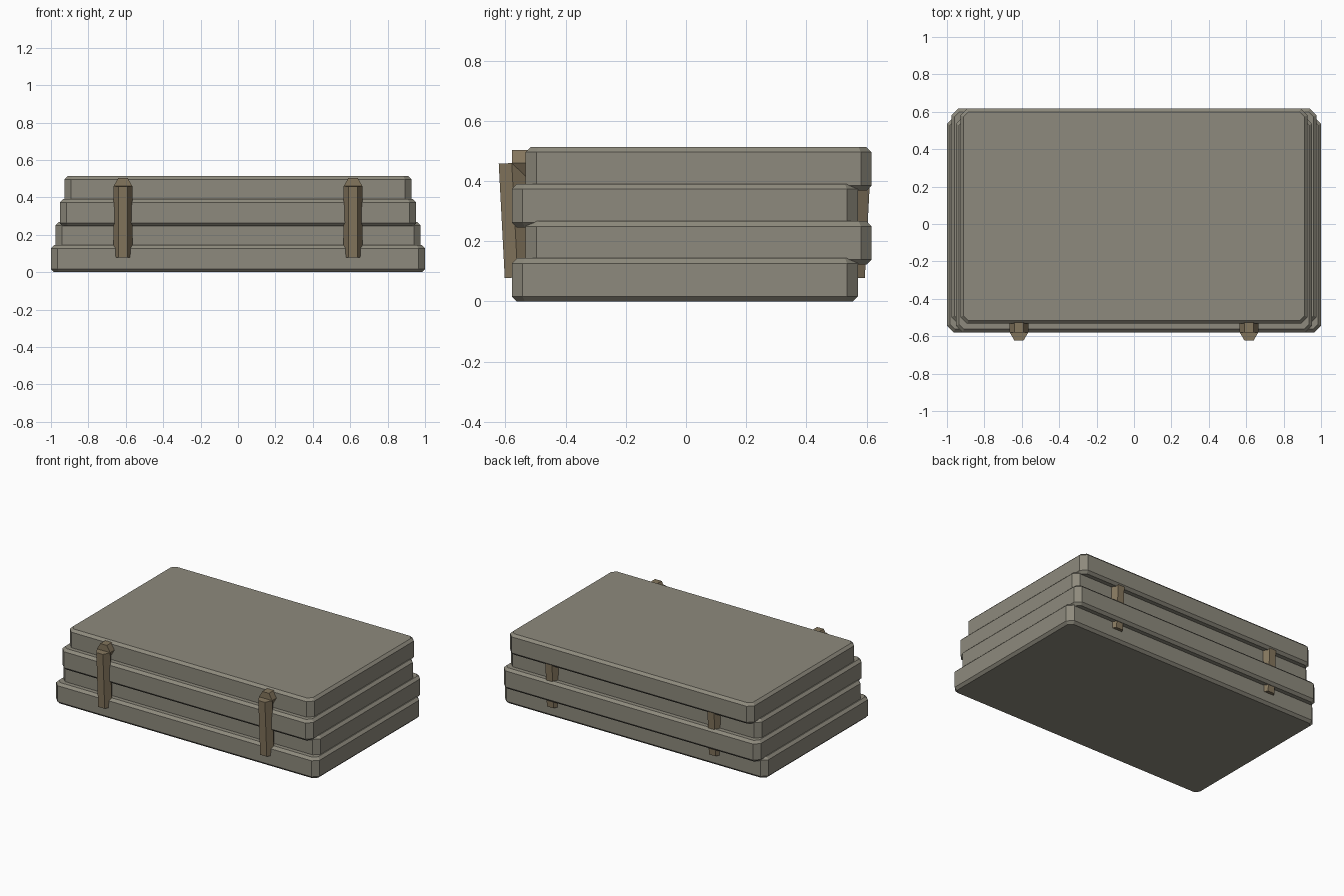
import bpy, bmesh
from mathutils import Vector, Matrix

if "Cube" in bpy.data.objects:
    bpy.data.objects.remove(bpy.data.objects["Cube"])


def material(name, rgb):
    m = bpy.data.materials.new(name)
    m.diffuse_color = (*rgb, 1)
    m.use_nodes = True
    m.node_tree.nodes["Principled BSDF"].inputs["Base Color"].default_value = m.diffuse_color
    return m


STONE = material("grey_plank", (0.27, 0.255, 0.205))
ROPE = material("brown_strap", (0.23, 0.18, 0.11))


def add_object(name, bm, mat):
    bmesh.ops.recalc_face_normals(bm, faces=bm.faces)
    me = bpy.data.meshes.new(name)
    bm.to_mesh(me)
    bm.free()
    me.materials.append(mat)
    ob = bpy.data.objects.new(name, me)
    bpy.context.collection.objects.link(ob)
    return ob


def slab(name, half_x, y_mid, z0, depth=1.15, height=0.144):
    bm = bmesh.new()
    bmesh.ops.create_cube(bm, size=1)
    bmesh.ops.scale(bm, vec=(2 * half_x, depth, height), verts=bm.verts)
    # cut the upright corners, then chamfer the top and bottom rims
    upright = [e for e in bm.edges
               if abs(e.verts[0].co.z - e.verts[1].co.z) > 0.1]
    bmesh.ops.bevel(bm, geom=upright, offset=0.036, segments=1, affect='EDGES')
    rims = [e for e in bm.edges
            if abs(e.verts[0].co.z - e.verts[1].co.z) < 0.01]
    bmesh.ops.bevel(bm, geom=rims, offset=0.017, segments=1, affect='EDGES')
    bmesh.ops.translate(bm, vec=(0, y_mid, z0 + height / 2), verts=bm.verts)
    add_object(name, bm, STONE)


def add_rod(bm, a, b, radius=0.05):
    # six-sided rod from a to b with two corners pointing along x
    a, b = Vector(a), Vector(b)
    axis = (b - a).normalized()
    side = Vector((1, 0, 0))
    rot = Matrix((side, axis.cross(side), axis)).transposed().to_4x4()
    # spin so that a corner lies on local x
    made = bmesh.ops.create_cone(bm, cap_ends=True, segments=6, radius1=radius,
                                 radius2=radius, depth=(b - a).length)["verts"]
    if max(v.co.x for v in made) < radius * 0.95:
        bmesh.ops.rotate(bm, verts=made, cent=(0, 0, 0),
                         matrix=Matrix.Rotation(0.5235988, 3, 'Z'))
    bmesh.ops.transform(bm, matrix=Matrix.Translation((a + b) / 2) @ rot,
                        verts=made)


# four stacked slabs, alternately shifted and shrinking upward
for i in range(4):
    slab(f"slab_{i + 1}", 1.0 - 0.024 * i, 0.042 if i % 2 else -0.004, 0.123 * i)

# two straps wrapping front, top and back
for label, x in (("left", -0.615), ("right", 0.615)):
    path = [(x, -0.559, 0.08), (x, -0.579, 0.46),
            (x, 0.571, 0.46), (x, 0.551, 0.08)]
    bm = bmesh.new()
    for a, b in zip(path, path[1:]):
        add_rod(bm, a, b)
    add_object(f"strap_{label}", bm, ROPE)
